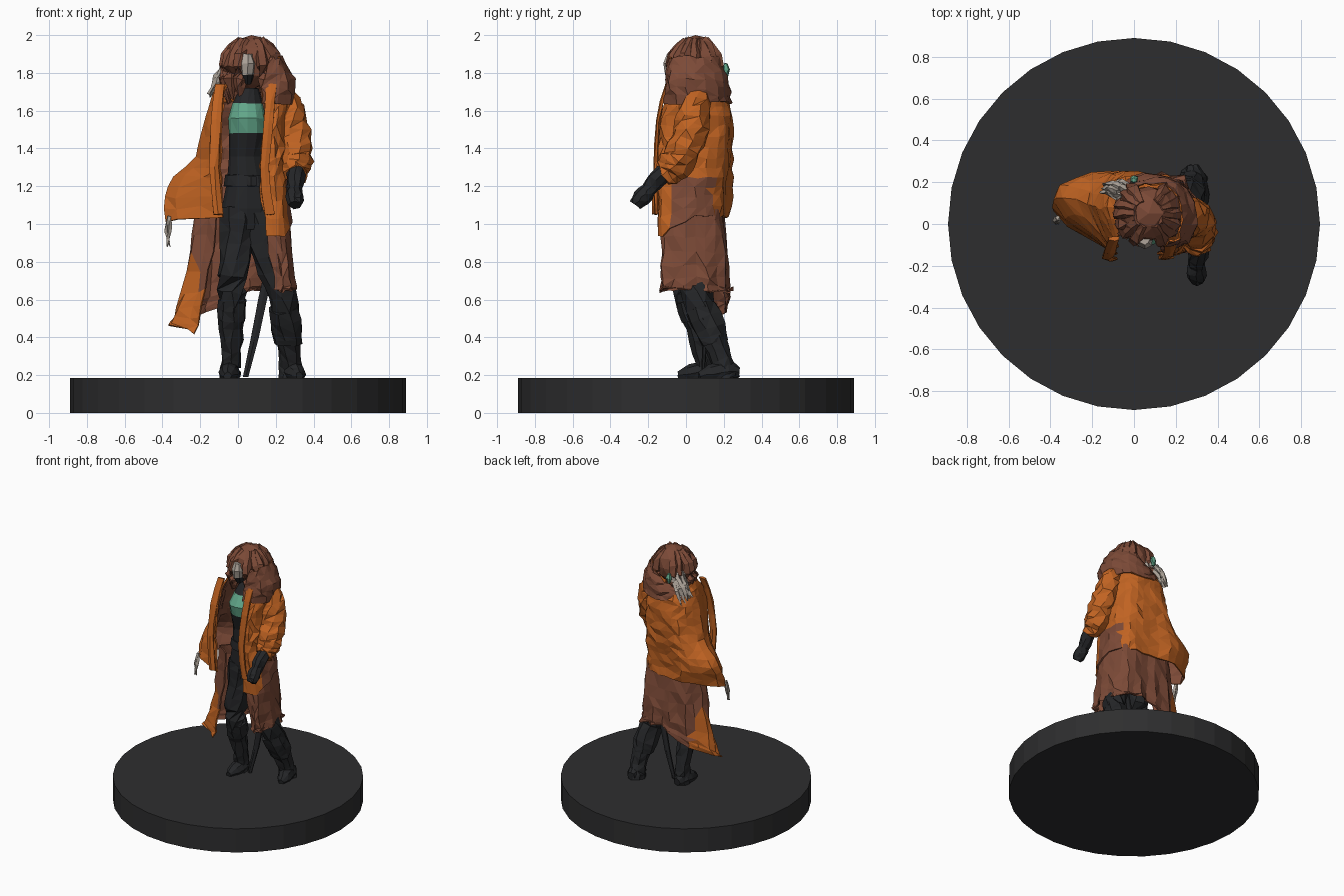
import bpy, bmesh, math, random
from mathutils import Vector

if "Cube" in bpy.data.objects:
    bpy.data.objects.remove(bpy.data.objects["Cube"])

random.seed(7)


def material(name, r, g, b):
    m = bpy.data.materials.new(name)
    m.diffuse_color = (r, g, b, 1)
    m.use_nodes = True
    m.node_tree.nodes["Principled BSDF"].inputs["Base Color"].default_value = m.diffuse_color
    return m


ORANGE = material("orange cloth", 0.53, 0.125, 0.016)
BROWN = material("brown cloth", 0.20, 0.068, 0.038)
BLACK = material("black leather", 0.018, 0.019, 0.021)
STONE = material("dark stone", 0.027, 0.027, 0.028)
TEAL = material("teal cloth", 0.12, 0.38, 0.25)
PALE = material("pale grey", 0.42, 0.37, 0.32)


def finish(name, bm, mats, rule=None):
    for f in bm.faces:
        if rule:
            f.material_index = rule(f.calc_center_median())
    mesh = bpy.data.meshes.new(name)
    bm.to_mesh(mesh)
    bm.free()
    for m in mats:
        mesh.materials.append(m)
    ob = bpy.data.objects.new(name, mesh)
    bpy.context.collection.objects.link(ob)
    return ob


def spline(pts, n):
    """Catmull-Rom curve through points of any dimension."""
    p = [Vector(q) for q in pts]
    p = [p[0] * 2 - p[1]] + p + [p[-1] * 2 - p[-2]]
    out = []
    for i in range(1, len(p) - 2):
        a, b, c, d = p[i - 1:i + 3]
        for k in range(n):
            t = k / n
            out.append((b * 2 + (c - a) * t + (a * 2 - b * 5 + c * 4 - d) * t * t
                        + (b * 3 - a - c * 3 + d) * t ** 3) * 0.5)
    return out + [p[-2]]


def grid(name, rows, mats, closed=False, jitter=0.006, rule=None):
    """Crumpled, randomly triangulated skin over rows of points."""
    bm = bmesh.new()
    vs = [[bm.verts.new(p + Vector([random.uniform(-jitter, jitter) for _ in range(3)]))
           for p in row] for row in rows]
    n = len(rows[0])
    for r in range(len(rows) - 1):
        for c in range(n if closed else n - 1):
            a, b = vs[r][c], vs[r + 1][c]
            d, e = vs[r + 1][(c + 1) % n], vs[r][(c + 1) % n]
            tris = [(a, b, d), (a, d, e)] if random.random() < 0.5 else [(a, b, e), (b, d, e)]
            for t in tris:
                bm.faces.new(t)
    if closed:
        bm.faces.new(vs[0])
        bm.faces.new(vs[-1])
        bmesh.ops.recalc_face_normals(bm, faces=bm.faces)
    return finish(name, bm, mats, rule)


def cloth(name, rows, rule, nu=3, nv=3, fold=0.0):
    """Open cloth sheet with a brown lining. Columns run right lapel, back, left lapel."""
    cols = [spline(row, nu) for row in rows]
    lines = [spline(col, nv) for col in zip(*cols)]
    full = [list(r) for r in zip(*lines)]
    for i, row in enumerate(full):
        for j, p in enumerate(row):
            out = Vector((p.x - 0.03, p.y - 0.04, 0)).normalized()
            p += out * fold * (i / len(full)) * (1 if j % 2 else -1)
    ob = grid(name, full, [ORANGE, BROWN, BROWN], jitter=0.009, rule=rule)
    s = ob.modifiers.new("lining", 'SOLIDIFY')
    s.thickness = 0.01
    s.offset = -1
    s.material_offset = 1
    return ob


def tube(name, pts, mat, sides=8, n=3, jitter=0.006):
    """Crumpled tube through (x, y, z, radius)."""
    path = spline(pts, n)
    rows = []
    for i, p in enumerate(path):
        t = (path[min(i + 1, len(path) - 1)] - path[max(i - 1, 0)]).to_3d()
        q = t.to_track_quat('Z', 'Y')
        rows.append([p.to_3d() + q @ Vector((math.cos(a), math.sin(a), 0)) * max(p[3], 0.003)
                     for a in (k * math.tau / sides for k in range(sides))])
    return grid(name, rows, [mat], True, jitter)


def rings(name, secs, mats, sides=12, jitter=0.003, rule=None):
    """Stack of ellipses (z, x, y, rx, ry)."""
    rows = [[Vector((x + rx * math.sin(k * math.tau / sides), y - ry * math.cos(k * math.tau / sides), z))
             for k in range(sides)] for z, x, y, rx, ry in secs]
    return grid(name, rows, mats, True, jitter, rule)


def level(z, pts, drops=None):
    return [(x, y, z - (drops[i] if drops else 0)) for i, (x, y) in enumerate(pts)]


# Round base
bm = bmesh.new()
bmesh.ops.create_cone(bm, cap_ends=True, segments=32, radius1=0.89, radius2=0.89, depth=0.185)
bmesh.ops.translate(bm, verts=bm.verts, vec=(0, 0, 0.0925))
finish("base", bm, [STONE])

# Torso with teal top, belt
rings("torso", [(1.72, .06, .04, .05, .05), (1.64, .05, .02, .08, .08), (1.56, .05, 0, .1, .11),
                (1.48, .05, .01, .1, .1), (1.36, .04, .03, .09, .08), (1.22, .05, .04, .11, .09),
                (1.08, .05, .05, .14, .1), (.97, .05, .06, .12, .09)],
      [BLACK, TEAL], rule=lambda c: int(1.48 < c.z < 1.66))
rings("belt", [(1.26, .05, .04, .115, .1), (1.2, .05, .04, .125, .108)], [BLACK])
rings("belt_buckle", [(1.25, .07, -.06, .03, .015), (1.2, .07, -.06, .03, .015)], [BLACK], 6)

# Legs, boots and feet
tube("left_leg", [(0, .05, 1.08, .1), (-.01, .03, .88, .09), (-.03, .01, .64, .075),
                  (-.035, .06, .45, .066), (-.04, .1, .28, .052), (-.04, .1, .185, .06)], BLACK, jitter=0.008)
tube("right_leg", [(.1, .06, 1.08, .1), (.17, .05, .83, .092), (.235, .06, .62, .08),
                   (.26, .13, .44, .075), (.28, .19, .28, .06), (.28, .21, .185, .07)], BLACK, jitter=0.008)
tube("left_boot_cuff", [(-.03, .02, .6, .078), (-.035, .05, .5, .08)], BLACK, n=2)
tube("right_boot_cuff", [(.24, .08, .56, .088), (.26, .13, .44, .086), (.265, .15, .37, .074)], BLACK, n=2)
for nm, (x, y, dx) in {"left_foot": (-.04, .17, -.01), "right_foot": (.28, .28, .03)}.items():
    tube(nm, [(x, y, .215, .03), (x + dx * .3, y - .06, .22, .055), (x + dx, y - .15, .205, .05),
              (x + dx * 1.5, y - .21, .195, .02)], BLACK, n=2, jitter=0.003)

# Sheath hanging behind the legs
rings("sheath", [(.78, .17, .1, .028, .014), (.6, .13, .1, .027, .014), (.4, .09, .1, .024, .013),
                 (.19, .04, .09, .016, .01)], [BLACK], 6, 0.001)

# Orange coat with the left side billowing out
cloth("coat_upper", [
    level(1.75, [(.13, -.06), (.19, -.02), (.22, .06), (.16, .15), (.05, .18), (-.03, .15), (-.08, .07), (-.06, -.04)]),
    level(1.66, [(.14, -.11), (.23, -.07), (.26, .06), (.19, .19), (.05, .23), (-.08, .2), (-.14, .08), (-.08, -.09)]),
    level(1.52, [(.14, -.14), (.23, -.11), (.26, .06), (.2, .21), (.06, .24), (-.09, .23), (-.18, .08), (-.09, -.13)]),
    level(1.35, [(.12, -.14), (.22, -.13), (.27, .06), (.2, .2), (.05, .23), (-.13, .24), (-.23, .1), (-.1, -.14)]),
    level(1.2, [(.12, -.14), (.23, -.13), (.27, .05), (.2, .19), (.03, .21), (-.2, .25), (-.38, .12), (-.09, -.15)]),
    level(1.04, [(.15, -.14), (.25, -.13), (.28, .05), (.2, .18), (.03, .2), (-.2, .22), (-.385, .06), (-.08, -.15)],
          [.1, .1, 0, 0, 0, 0, .02, 0])],
    lambda c: int(c.x > .24 and c.y > -.08 and c.z < 1.24))

# Longer brown skirt of the coat, trailing to the left
cloth("coat_skirt", [
    level(1.12, [(.15, -.11), (.24, -.11), (.26, .05), (.19, .17), (.03, .19), (-.12, .19), (-.23, .1), (-.1, .0)]),
    level(.85, [(.17, -.12), (.26, -.12), (.285, .05), (.22, .2), (.05, .21), (-.13, .2), (-.26, .1), (-.13, .02)]),
    level(.67, [(.2, -.12), (.27, -.12), (.295, .06), (.23, .21), (.06, .22), (-.15, .21), (-.33, .11), (-.18, .02)],
          [0, 0, 0, 0, 0, .05, .12, .1]),
    level(.65, [(.2, -.12), (.27, -.12), (.295, .06), (.23, .22), (.06, .23), (-.17, .21), (-.37, .1), (-.22, .02)],
          [0, 0, 0, 0, 0, .12, .17, .23])],
    lambda c: 0 if c.x < -.19 and c.z < .8 else 1, fold=0.016)

# Slumped hood, fullest on the right shoulder
cloth("hood", [
    level(1.64, [(.12, -.12), (.24, -.08), (.28, .06), (.2, .2), (.05, .23), (-.09, .17)]),
    level(1.76, [(.13, -.1), (.25, -.08), (.29, .05), (.21, .19), (.05, .22), (-.1, .15)], [0, 0, 0, 0, .03, .05]),
    level(1.88, [(.17, -.07), (.21, -.06), (.22, .05), (.17, .16), (.05, .19), (-.09, .13)], [0, 0, 0, 0, .12, .14])],
    lambda c: 0)

# Turned-out lapels
for nm, s, pts in (("right_lapel", 1, [(.15, -.1, 1.74), (.14, -.15, 1.55), (.115, -.16, 1.3), (.14, -.155, 1.05)]),
                   ("left_lapel", -1, [(-.07, -.07, 1.74), (-.09, -.13, 1.55), (-.1, -.16, 1.3), (-.08, -.165, 1.05)])):
    rings(nm, [(z, x + s * .025, y, .03, .012) for x, y, z in spline(pts, 2)], [ORANGE], 6, 0.004)

# Right sleeve with bunched cuff, gloved forearm and fist
tube("right_sleeve", [(.19, .05, 1.72, .06), (.25, .05, 1.64, .085), (.285, .03, 1.52, .092), (.3, -.01, 1.4, .09),
                      (.305, -.06, 1.31, .09), (.3, -.12, 1.26, .06)], ORANGE, 9, jitter=0.011)
tube("right_forearm", [(.31, -.07, 1.32, .05), (.305, -.16, 1.23, .048), (.3, -.2, 1.18, .04),
                       (.3, -.235, 1.14, .048), (.3, -.27, 1.1, .035)], BLACK, n=2)

# Head: hair cap, face and hanging locks
bm = bmesh.new()
bmesh.ops.create_icosphere(bm, subdivisions=2, radius=1)
for v in bm.verts:
    k = random.uniform(.96, 1.03)
    v.co = Vector((.07 + v.co.x * .135 * k, .05 + v.co.y * .135 * k, min(1.86 + v.co.z * .145 * k, 2.0)))
finish("hair_cap", bm, [BROWN])
rings("face", [(1.9, .05, -.06, .03, .04), (1.85, .05, -.06, .045, .06), (1.79, .05, -.055, .035, .055),
               (1.74, .05, -.04, .02, .04)], [PALE, BLACK], 8, rule=lambda c: int(c.z < 1.78))
for i, a in enumerate(range(-150, 151, 20)):
    if abs(a) < 15:
        continue
    a = math.radians(a + random.uniform(-5, 5))
    dx, dy = math.sin(a), -math.cos(a)
    low = 1.62 + random.uniform(0, .06) + (.08 if dx > .6 or dy > .3 else 0)
    tube(f"hair_lock_{i}", [(.07 + dx * r, .05 + dy * r, z, w) for r, z, w in
                            ((.06, 1.975, .02), (.125, 1.89, .035), (.14, 1.77, .035), (.125, low, .006))],
         BROWN, 5, 2, 0.007)

# Pale feather tuft at the back left of the head, with a teal ornament
for i in range(16):
    x, y, z = random.uniform(-.1, .03), random.uniform(.12, .19), random.uniform(1.77, 1.86)
    tube(f"feather_{i}", [(x + .02, y, z, .016), (x - .02, y + .02, z - .05, .02),
                          (x - .06, y + .02, z - random.uniform(.1, .16), .003)], PALE, 4, 2, 0.006)
rings("hair_ornament", [(1.85, .0, .21, .01, .01), (1.82, .0, .215, .02, .02), (1.78, .0, .21, .01, .01)], [TEAL], 6)

# Pale tassel on the tip of the billowing coat
for i in range(2):
    tube(f"tassel_{i}", [(-.365, .03, 1.04, .012), (-.365 - .01 * i, .015, .96, .014), (-.375 + .015 * i, 0, .88, .003)],
         PALE, 4, 2, 0.003)
